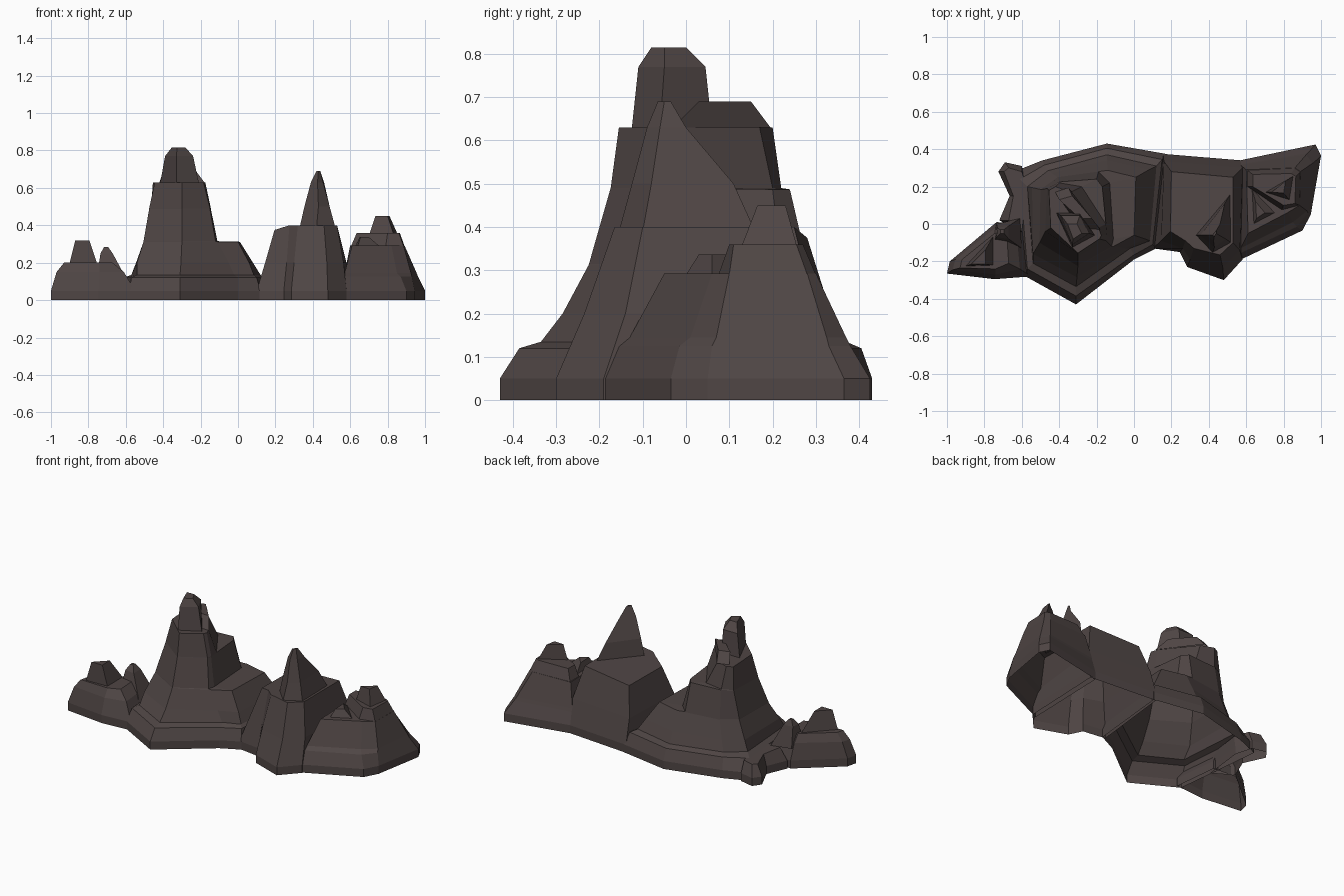
import bpy, bmesh

rock = bpy.data.materials.new("dark brown rock")
rock.diffuse_color = (0.078, 0.060, 0.058, 1)


def loft(name, *layers):
    """Faceted rock: stacked rings (z, points) listed bottom to top, flat cap, open underside.
    A point may carry a third value that lifts it from the ring height."""
    bm = bmesh.new()
    rings = []
    for z, pts in layers:
        rings.append([bm.verts.new((p[0], p[1], z + (p[2] if len(p) > 2 else 0))) for p in pts])
    n = len(rings[0])
    for a, b in zip(rings, rings[1:]):
        for i in range(n):
            j = (i + 1) % n
            bm.faces.new((a[i], a[j], b[j], b[i]))
    bm.faces.new(rings[-1])
    me = bpy.data.meshes.new(name)
    bm.to_mesh(me)
    bm.free()
    me.materials.append(rock)
    ob = bpy.data.objects.new(name, me)
    bpy.context.collection.objects.link(ob)


# Main tower: one shell of stepped skirt, low shoulder, high shoulder and flat top
skirt = [(-.31, -.43), (0, -.19), (.12, -.13), (.17, .375), (-.145, .43), (-.49, .34), (-.64, .28), (-.58, -.28)]
loft("main_tower",
     (0, skirt), (.05, skirt),
     (.12, [(-.31, -.385), (0, -.165), (.10, -.11), (.15, .345), (-.145, .405), (-.48, .315), (-.61, .24), (-.57, -.24)]),
     (.135, [(-.31, -.335), (-.02, -.13), (.085, -.09), (.12, .31), (-.145, .37), (-.46, .285), (-.57, .2), (-.54, -.21)]),
     (.20, [(-.305, -.285), (-.05, -.13), (.06, -.08), (.08, .29), (-.145, .34), (-.44, .272), (-.545, .195), (-.54, -.16)]),
     (.312, [(-.30, -.225), (-.11, -.12), (0, -.06), (.01, .25), (-.14, .287), (-.41, .25), (-.50, .185), (-.505, -.10)]),
     (.315, [(-.30, -.224), (-.12, -.12), (-.11, -.08), (-.13, .22), (-.19, .28), (-.41, .249), (-.50, .184), (-.505, -.10)]),
     (.487, [(-.30, -.175), (-.15, -.09), (-.145, -.06), (-.17, .2), (-.20, .24), (-.40, .225), (-.465, .19), (-.475, -.04)]),
     (.49, [(-.30, -.174), (-.15, -.089), (-.145, -.059), (-.15, 0), (-.28, .2), (-.40, .22), (-.465, .19), (-.475, -.04)]),
     (.63, [(-.30, -.155), (-.185, -.08), (-.175, -.06), (-.19, -.02), (-.34, .17), (-.42, .2), (-.455, .18), (-.445, -.02)]))
loft("tower_rear_summit",
     (.63, [(-.42, .17), (-.29, -.02), (-.18, -.03), (-.35, .195)]),
     (.69, [(-.40, .13), (-.29, .03), (-.225, .03), (-.33, .15)]))
loft("tower_peak",
     (.63, [(-.415, .06), (-.33, -.125), (-.21, -.06), (-.29, .06)]),
     (.77, [(-.39, .045), (-.33, -.11), (-.24, -.05), (-.29, .045)]),
     (.815, [(-.355, 0), (-.325, -.08), (-.28, -.05), (-.305, 0)]))

# Right hill with a sharp spire
hill = [(.1, -.13), (.245, -.15), (.285, -.23), (.48, -.30), (.58, -.19), (.6, .338), (.155, .375)]
loft("right_hill",
     (0, hill), (.05, hill),
     (.20, [(.145, -.09), (.26, -.13), (.3, -.19), (.475, -.235), (.565, -.14), (.58, .3), (.16, .335)]),
     (.40, [(.195, -.04, -.025), (.275, -.09), (.32, -.13), (.46, -.165), (.53, -.1), (.53, .25), (.2, .28, -.025)]))
loft("hill_spire",
     (.39, [(.33, -.06), (.42, -.155), (.52, -.1), (.515, .16)]),
     (.50, [(.355, -.06), (.43, -.125), (.49, -.08), (.485, .11)]),
     (.63, [(.39, -.06), (.425, -.09), (.455, -.06), (.46, 0)]),
     (.69, [(.42, -.06), (.43, -.065), (.44, -.05), (.44, -.035)]))

# Far right block with ledge, tier and two small peaks
block = [(.55, -.2), (.9, -.035), (.945, .05), (1, .365), (.97, .425), (.565, .34)]
loft("right_block",
     (0, block), (.05, block),
     (.125, [(.56, -.16), (.87, -.015), (.93, .06), (.963, .33), (.93, .38), (.57, .32)]),
     (.145, [(.57, -.13), (.85, .01), (.925, .07), (.955, .325), (.92, .37), (.57, .315)]),
     (.293, [(.61, -.05), (.82, .06), (.885, .1), (.89, .28), (.86, .30), (.6, .29)]))
loft("right_tier",
     (.29, [(.605, .2), (.79, .075), (.885, .1), (.89, .28), (.86, .3), (.605, .288)]),
     (.36, [(.635, .2), (.80, .1), (.86, .11), (.865, .255), (.84, .27), (.635, .265)]))
loft("right_peak",
     (.36, [(.705, .17), (.83, .13), (.85, .255)]),
     (.45, [(.735, .17), (.80, .165), (.81, .23)]))
loft("right_small_peak",
     (.29, [(.63, .19), (.64, 0), (.755, .06)]),
     (.337, [(.65, .12), (.655, .03), (.70, .06)]))

# Low left rock with two small peaks
low = [(-1, -.265), (-.745, -.295), (-.55, -.28), (-.58, 0), (-.735, .01), (-.985, -.2)]
loft("left_rock",
     (0, low), (.05, low),
     (.15, [(-.97, -.245), (-.74, -.27), (-.61, -.24), (-.63, -.03), (-.74, -.02), (-.955, -.19)]),
     (.20, [(-.93, -.235), (-.74, -.24), (-.67, -.21), (-.68, -.06), (-.745, -.05), (-.92, -.19)]))
loft("left_peak",
     (.20, [(-.9, -.225), (-.755, -.22), (-.755, -.07)]),
     (.32, [(-.87, -.215), (-.795, -.215), (-.795, -.14)]))
loft("left_small_peak",
     (.12, [(-.755, -.1), (-.6, -.13), (-.61, .03), (-.735, 0)]),
     (.25, [(-.735, -.07), (-.67, -.08), (-.67, -.01), (-.73, -.02)]),
     (.285, [(-.715, -.05), (-.695, -.05), (-.695, -.03), (-.715, -.03)]))

# Low ridge along the back left corner
ridge = [(-.725, .28), (-.665, .15), (-.72, .02), (-.6, -.05), (-.57, .2), (-.6, .31), (-.69, .33)]
loft("back_left_ridge",
     (0, ridge), (.05, ridge),
     (.12, [(-.695, .28), (-.645, .15), (-.67, .02), (-.6, -.04), (-.57, .19), (-.6, .28), (-.67, .3)]))
